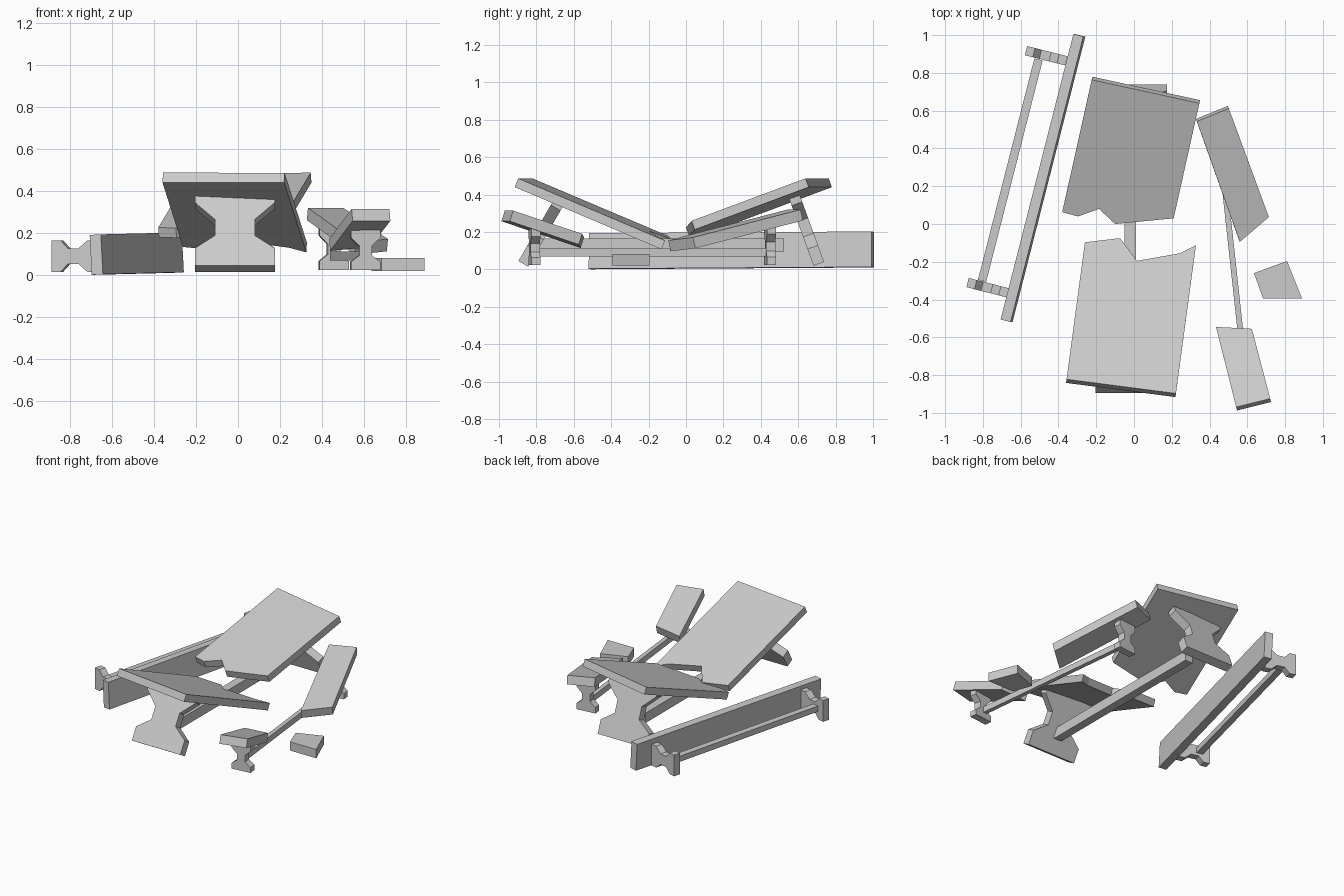
import bpy, bmesh
from math import radians
from mathutils import Matrix, Vector

if "Cube" in bpy.data.objects:
    bpy.data.objects.remove(bpy.data.objects["Cube"])


def make(name, bottom, top):
    """Closed prism between two matching loops of points."""
    bm = bmesh.new()
    a = [bm.verts.new(p) for p in bottom]
    b = [bm.verts.new(p) for p in top]
    bm.faces.new(a)
    bm.faces.new(b)
    n = len(a)
    for i in range(n):
        j = (i + 1) % n
        bm.faces.new((a[i], a[j], b[j], b[i]))
    bmesh.ops.recalc_face_normals(bm, faces=bm.faces[:])
    me = bpy.data.meshes.new(name)
    bm.to_mesh(me)
    bm.free()
    ob = bpy.data.objects.new(name, me)
    bpy.context.collection.objects.link(ob)
    return ob


def slab(name, outline, uphill, d0, z0, slope, t):
    """Tilted board: plan outline of its top face, uphill direction and slope."""
    u = Vector(uphill).normalized()
    n = Vector((-slope * u.x, -slope * u.y, 1)).normalized()
    top = [Vector((x, y, z0 + slope * (x * u.x + y * u.y - d0))) for x, y in outline]
    return make(name, [p - n * t for p in top], top)


def box(name, loc, size, rot=Matrix.Identity(4)):
    x, y, z = (s / 2 for s in size)
    m = Matrix.Translation(loc) @ rot
    ring = [(-x, -y), (x, -y), (x, y), (-x, y)]
    return make(name, [m @ Vector((*p, -z)) for p in ring],
                [m @ Vector((*p, z)) for p in ring])


def leg(name, loc, rot, w, waist, h, t, steps):
    """Hourglass leg, base at loc, height along local z."""
    right = [(w / 2, 0), (w / 2, steps[0] * h), (waist / 2, steps[1] * h),
             (waist / 2, steps[2] * h), (w / 2, steps[3] * h), (w / 2, h)]
    prof = right + [(-x, z) for x, z in reversed(right)]
    m = Matrix.Translation(loc) @ rot
    return make(name, [m @ Vector((x, -t / 2, z)) for x, z in prof],
                [m @ Vector((x, t / 2, z)) for x, z in prof])


def R(deg, axis):
    return Matrix.Rotation(radians(deg), 4, axis)


# Snapped table top, two tilted halves
slab("table_top_back",
     [(-.224, .763), (.346, .639), (.21, .03), (-.10, 0), (-.185, .08),
      (-.296, .04), (-.38, .063)], (.213, .977), .698, .487, .364, .05)
slab("table_top_front",
     [(-.357, -.822), (.222, -.897), (.328, -.112), (.243, -.155),
      (.016, -.195), (-.074, -.075), (-.26, -.097)],
     (-.13, -.99), .861, .487, .42, .05)

# Table legs and beam
T_STEPS = (.25, .43, .66, .9)
leg("table_leg_front", (-.015, -.87, .03), R(-30, 'X'), .38, .19, .385, .06, T_STEPS)
leg("table_leg_back", (-.015, .71, .03), R(20, 'X'), .38, .19, .38, .06, T_STEPS)
box("table_beam", (-.02, -.13, .13), (.06, 1.31, .07))

# Left bench, tipped onto its side
B_STEPS = (.2, .36, .6, .8)
yaw = R(-14.3, 'Z')
box("left_bench_seat", (-.482, .243, .102), (.055, 1.56, .19),
    yaw @ R(.35, 'X') @ R(-3, 'Y'))
for end, x, y in (("front", -.881, -.31), ("back", -.572, .918)):
    leg("left_bench_leg_" + end, (x, y, .09), yaw @ R(90, 'Y'),
        .15, .075, .22, .05, B_STEPS)
box("left_bench_stretcher", (-.655, .285, .09), (.045, 1.21, .04), yaw)

# Right bench, broken seat with a loose chunk
slab("right_bench_seat_back",
     [(.502, .612), (.333, .543), (.56, -.095), (.714, .037)],
     (-.378, .926), .377, .32, .243, .06)
slab("right_bench_seat_front",
     [(.434, -.545), (.624, -.555), (.721, -.924), (.541, -.969)],
     (.243, -.97), 1.072, .315, .327, .06)
slab("right_bench_seat_chunk",
     [(.81, -.196), (.889, -.394), (.683, -.394), (.635, -.26)],
     (0, 1), 0, .082, 0, .062)
yaw = R(6.2, 'Z')
for end, x, y, h in (("front", .605, -.81, .19), ("back", .455, .45, .205)):
    leg("right_bench_leg_" + end, (x, y, .025), yaw,
        .14, .06, h, .05, B_STEPS)
box("right_bench_stretcher", (.52, -.17, .09), (.03, 1.25, .042), yaw)
